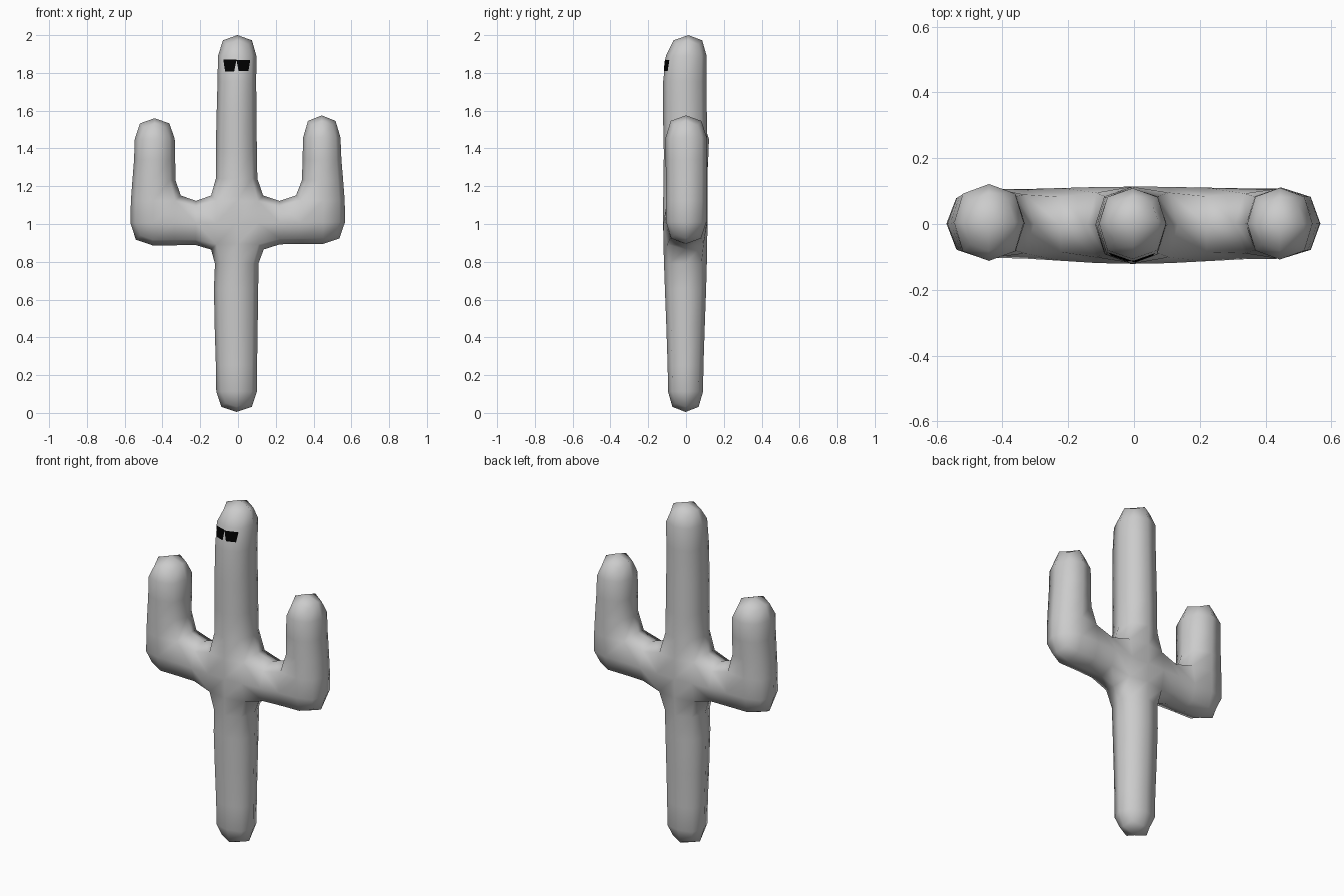
import bpy, bmesh
from mathutils import Vector
from mathutils.bvhtree import BVHTree

if "Cube" in bpy.data.objects:
    bpy.data.objects.remove(bpy.data.objects["Cube"])


def material(name, value):
    m = bpy.data.materials.new(name)
    m.diffuse_color = (value, value, value, 1)
    m.use_nodes = True
    m.node_tree.nodes["Principled BSDF"].inputs["Base Color"].default_value = m.diffuse_color
    return m


def make_object(name, bm, mat):
    mesh = bpy.data.meshes.new(name)
    bm.to_mesh(mesh)
    bm.free()
    mesh.materials.append(mat)
    obj = bpy.data.objects.new(name, mesh)
    bpy.context.collection.objects.link(obj)
    return obj


grey = material("pale grey", 0.6)
black = material("black", 0.0)
bm = bmesh.new()


def ring(x0, x1, y0, y1, z):
    return [bm.verts.new((x, y, z)) for x, y in ((x0, y0), (x1, y0), (x1, y1), (x0, y1))]


def bridge(a, b, sides=range(4)):
    for i in sides:
        j = (i + 1) % 4
        bm.faces.new((a[i], a[j], b[j], b[i]))


# Trunk: square cage rings from the ground to the tip
trunk = [ring(*r) for r in (
    (-.115, .10, -.095, .09, .005), (-.115, .10, -.095, .09, .22),
    (-.132, .108, -.113, .108, .69), (-.112, .108, -.12, .112, .89),
    (-.115, .105, -.122, .115, 1.12), (-.12, .10, -.115, .112, 1.36),
    (-.107, .095, -.128, .108, 1.78), (-.105, .10, -.085, .11, 2.0))]
for k in range(7):
    # the junction block is left open where the arms grow out
    bridge(trunk[k], trunk[k + 1], (0, 2) if k == 3 else range(4))
bm.faces.new(trunk[0])
bm.faces.new(trunk[-1])


# Arms: sideways tube into an elbow block, then an upright tube
def arm(rows, inner, outer):
    rings = [ring(*r) for r in rows]
    bridge(rings[0], rings[1], [s for s in range(4) if s != inner])
    for a, b in zip(rings[1:], rings[2:]):
        bridge(a, b)
    bm.faces.new(rings[0])
    bm.faces.new(rings[-1])

    def side_loop(low, high, s):
        return [low[s], low[(s + 1) % 4], high[(s + 1) % 4], high[s]]
    root = side_loop(trunk[3], trunk[4], outer)
    p, q, r, s = side_loop(rings[0], rings[1], inner)
    bridge(root, [q, p, s, r])


arm(((-.57, -.335, -.10, .105, .887), (-.57, -.33, -.105, .105, 1.125),
     (-.548, -.332, -.112, .118, 1.34), (-.545, -.338, -.112, .125, 1.56)), 1, 3)
arm(((.335, .565, -.105, .105, .895), (.335, .568, -.105, .11, 1.125),
     (.342, .545, -.108, .112, 1.34), (.347, .54, -.108, .108, 1.575)), 3, 1)
bmesh.ops.recalc_face_normals(bm, faces=bm.faces)
for f in bm.faces:
    f.smooth = True
body = make_object("cactus_body", bm, grey)
sub = body.modifiers.new("rounding", "SUBSURF")
sub.levels = sub.render_levels = 1
sub.use_limit_surface = False

# Glasses: thin lenses laid on the front of the trunk
bpy.context.view_layer.update()
tree = BVHTree.FromObject(body, bpy.context.evaluated_depsgraph_get())


def lens(name, top, bottom, z0, z1, cols=8, rows=4):
    bm = bmesh.new()
    grid = []
    for r in range(rows + 1):
        t = r / rows
        left, right = (bottom[i] + (top[i] - bottom[i]) * t for i in (0, 1))
        line = []
        for c in range(cols + 1):
            x, z = left + (right - left) * c / cols, z0 + (z1 - z0) * t
            hit = tree.ray_cast(Vector((x, -1, z)), Vector((0, 1, 0)))[0]
            line.append(bm.verts.new((x, (hit.y if hit else -.09) - .004, z)))
        grid.append(line)
    for a, b in zip(grid, grid[1:]):
        for c in range(cols):
            bm.faces.new((a[c], a[c + 1], b[c + 1], b[c]))
    make_object(name, bm, black)


lens("left_lens", (-.078, -.008), (-.068, -.02), 1.808, 1.87)
lens("right_lens", (-.008, .065), (.055 - .052, .055), 1.81, 1.868)
